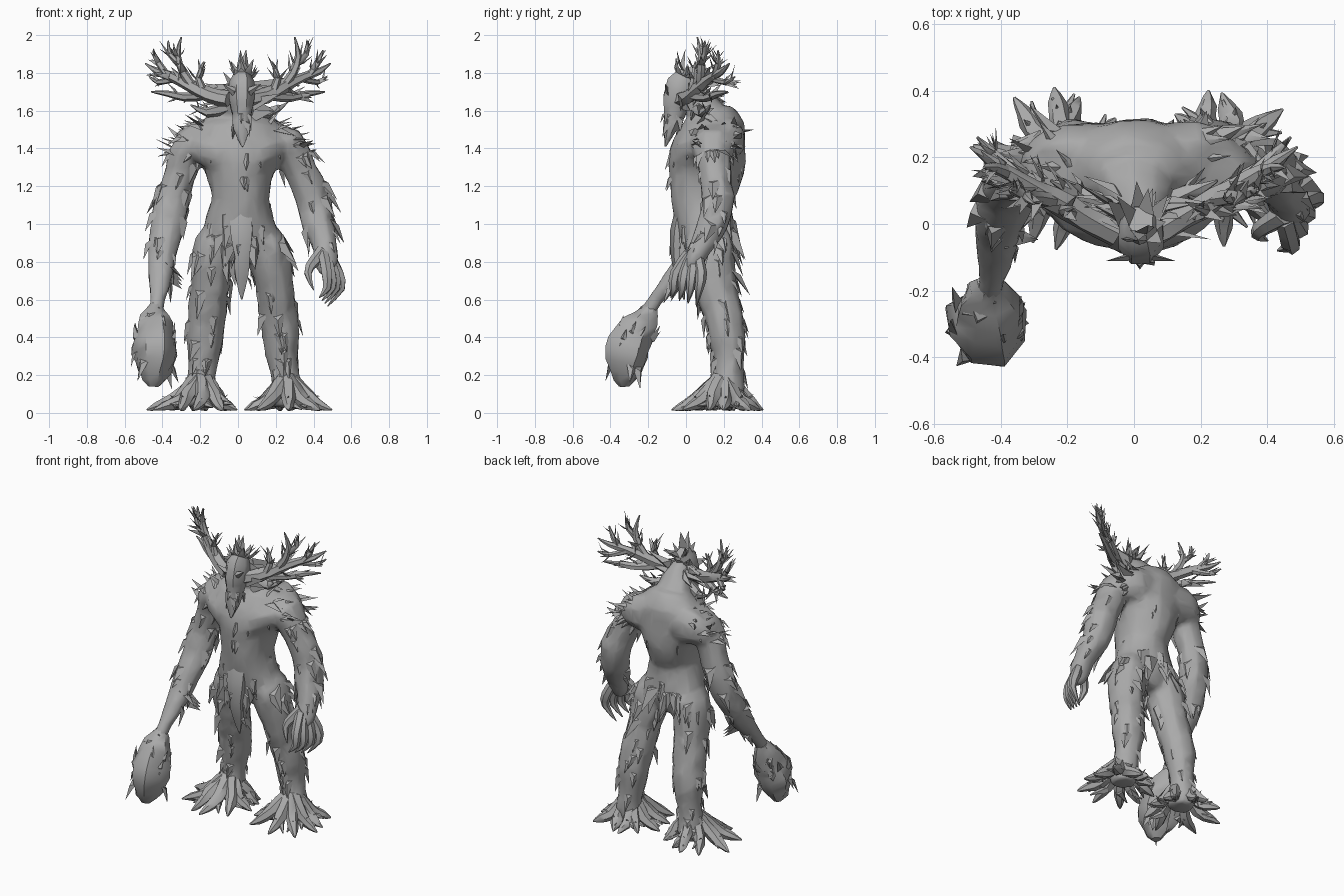
import bpy, bmesh, math, random
from mathutils import Vector

random.seed(11)
rnd = random.uniform
X, Y, Z = Vector((1, 0, 0)), Vector((0, 1, 0)), Vector((0, 0, 1))

if "Cube" in bpy.data.objects:
    bpy.data.objects.remove(bpy.data.objects["Cube"])

bark = bpy.data.materials.new("grey_bark")
bark.use_nodes = True
bark.diffuse_color = (0.4, 0.4, 0.4, 1)
bark.node_tree.nodes["Principled BSDF"].inputs["Base Color"].default_value = (0.4, 0.4, 0.4, 1)


def finish(name, bm):
    """Turn a bmesh into a smooth object with sharp edges kept."""
    bmesh.ops.recalc_face_normals(bm, faces=bm.faces)
    mesh = bpy.data.meshes.new(name)
    bm.to_mesh(mesh)
    bm.free()
    mesh.materials.append(bark)
    obj = bpy.data.objects.new(name, mesh)
    bpy.context.collection.objects.link(obj)
    bpy.ops.object.select_all(action='DESELECT')
    obj.select_set(True)
    bpy.context.view_layer.objects.active = obj
    bpy.ops.object.shade_smooth_by_angle(angle=math.radians(45))
    return obj


def spline(points, steps):
    """Smooth path through points of x, y, z, width, depth."""
    pts = [Vector(p if len(p) == 5 else (*p, p[-1])) for p in points]
    path = []
    for i in range(len(pts) - 1):
        a, b, c, d = pts[max(i - 1, 0)], pts[i], pts[i + 1], pts[min(i + 2, len(pts) - 1)]
        for k in range(steps):
            t = k / steps
            path.append(b + (c - a) * (t / 2) + (a * 2 - b * 5 + c * 4 - d) * (t * t / 2)
                        + (b * 3 - a - c * 3 + d) * (t ** 3 / 2))
    return path + [pts[-1]]


def loft(bm, points, sides=8, steps=2, ref=X, rough=0.08):
    """Skin rings along a path; returns the ring frames."""
    path = spline(points, steps)
    frames, rings = [], []
    for i, p in enumerate(path):
        t = Vector((path[min(i + 1, len(path) - 1)] - path[max(i - 1, 0)])[:3]).normalized()
        u = (ref - t * ref.dot(t)).normalized()
        v = t.cross(u)
        co, rx, ry = Vector(p[:3]), max(p[3], 0.002), max(p[4], 0.002)
        frames.append((co, t, u, v, rx, ry))
        ring = []
        for k in range(sides):
            a = math.tau * (k + 0.5) / sides
            j = 1 + rnd(-rough, rough)
            ring.append(bm.verts.new(co + (u * math.cos(a) * rx + v * math.sin(a) * ry) * j))
        rings.append(ring)
    for lo, hi in zip(rings, rings[1:]):
        for k in range(sides):
            m = (k + 1) % sides
            bm.faces.new((lo[k], lo[m], hi[m], hi[k]))
    bm.faces.new(rings[0])
    bm.faces.new(rings[-1])
    return frames


def shard(bm, pos, out, way, length, width):
    """One pointed bark splinter."""
    side = way.cross(out).normalized() * width
    root = pos - out * width * 0.4
    l, r, top, tip = (bm.verts.new(c) for c in (
        root - side, root + side, pos + out * width * 0.3 + way * length * 0.25, pos + way * length))
    for f in ((l, top, tip), (top, r, tip), (r, l, tip), (l, r, top)):
        bm.faces.new(f)


def splinter(bm, frames, count, length, flow=1, lift=0.15, span=(0, 1), sway=0.12):
    """Scatter splinters over a lofted part, leaning along the path."""
    last = len(frames) - 1
    for _ in range(count):
        co, t, u, v, rx, ry = frames[round(rnd(*span) * last)]
        a = rnd(0, math.tau)
        arm = u * math.cos(a) * rx + v * math.sin(a) * ry
        out = arm.normalized()
        drift = Vector((rnd(-1, 1), rnd(-1, 1), rnd(-1, 1))) * sway
        way = (t * flow + out * lift + drift).normalized()
        size = length * rnd(0.6, 1.2)
        shard(bm, co + arm * 0.93, out, way, size, min(size * rnd(0.24, 0.4), rx * 0.8))


skin = bmesh.new()    # torso and limbs, later fused into one hide
plates = bmesh.new()  # loose bark lying on the hide

# Torso: hips, waist, chest and hunched back
body = loft(skin, [(.01, .12, .8, .11, .09), (.01, .11, .92, .19, .15), (.01, .095, 1.03, .185, .155),
                   (.015, .085, 1.13, .155, .165), (.01, .1, 1.24, .175, .195), (.01, .115, 1.36, .22, .205),
                   (0, .14, 1.46, .25, .18), (0, .16, 1.54, .2, .15), (0, .15, 1.61, .12, .09)],
            sides=16, rough=0.03)
splinter(plates, body, 26, .12, flow=-1, span=(.6, .95))
splinter(plates, body, 10, .09, flow=-1, lift=.1, span=(.2, .6))

# Chest plates, broad shoulder blades and thick neck
for s in (1, -1):
    loft(skin, [(s * .02, -.0, 1.34, .06, .05), (s * .09, -.005, 1.37, .09, .075),
                (s * .17, .05, 1.4, .09, .08), (s * .25, .11, 1.42, .06)], ref=Z)
    loft(skin, [(s * .03, .2, 1.46, .09, .09), (s * .13, .22, 1.45, .12, .09),
                (s * .22, .21, 1.43, .11, .09), (s * .3, .17, 1.4, .07)], ref=Z)
loft(skin, [(0, .17, 1.5, .15, .12), (.01, .11, 1.59, .12, .1), (.015, .05, 1.66, .09, .085),
            (.02, .0, 1.72, .06, .07)], sides=9)

# Legs with heavy thighs and calves, and forking root toes
for side, s in (("left", 1), ("right", -1)):
    w = 1 if s == 1 else .76
    leg = loft(skin, [(s * .1, .11, 1.0, .06, .07), (s * (.04 + .105 * w), .12, .91, .105, .13),
                      (s * (.03 + .14 * w), .13, .8, .115, .13), (s * .195 * w, .155, .68, .105, .115),
                      (s * .205 * w, .175, .6, .105, .11), (s * .215 * w, .2, .5, .105, .105),
                      (s * .23 * w, .22, .4, .1, .1), (s * .235 * w, .225, .3, .088, .085),
                      (s * .25 * w, .23, .2, .075, .075), (s * .26 * w, .215, .1, .09, .1),
                      (s * .26 * w, .21, .03, .07, .08)], sides=9, rough=.07)
    splinter(plates, leg, 14, .15, lift=.2, span=(.08, .3))
    splinter(plates, leg, 22, .12, span=(.3, .85))

    feet = bmesh.new()
    heel = Vector((s * .26 * w, .2, 0))
    for k in range(11):
        a = math.tau * (k + .3) / 11 + rnd(-.15, .15)
        way = Vector((math.cos(a), math.sin(a), 0))
        across = Vector((-way.y, way.x, 0))
        reach = (.235 - .04 * math.sin(a) + (1.05 - w) * .2 * way.x * s) * rnd(.88, 1.12)
        start, tip = heel + way * .02, heel + way * reach + across * rnd(-.03, .03)
        mid = heel + way * reach * .5 + across * rnd(-.025, .025)
        loft(feet, [(*start[:2], .18, .045), (*mid[:2], rnd(.065, .095), .038),
                    (*(mid * .4 + tip * .6)[:2], .035, .025), (*tip[:2], .016, .004)],
             sides=6, ref=Z, rough=.15)
        fork = mid + (way + across * rnd(.5, 1) * random.choice((1, -1))) * .075
        loft(feet, [(*mid[:2], .055, .026), (*fork[:2], rnd(.015, .05), .004)], sides=5, ref=Z)
        shard(feet, mid + Z * .06, Z, (way + Z * rnd(.2, .8)).normalized(), .07, .022)
    finish(side + "_root_foot", feet)

# Right arm reaching forward
arm = loft(skin, [(-.15, .14, 1.45, .09, .11), (-.25, .14, 1.42, .1, .12), (-.305, .15, 1.28, .09, .09),
                  (-.345, .15, 1.13, .095, .09), (-.38, .1, .98, .09, .085), (-.4, .02, .83, .08, .075),
                  (-.41, -.07, .71, .065, .055), (-.425, -.16, .6, .042), (-.435, -.21, .52, .04)],
           sides=8, rough=.1)
splinter(plates, arm, 30, .12, span=(.1, .75))
for k in range(4):
    shard(plates, Vector((-.37, -.03, .79 - k * .02)), X, Vector((.6, rnd(-.3, .5), -.6)).normalized(), .12, .045)

# Left arm
arm = loft(skin, [(.15, .14, 1.45, .09, .11), (.26, .14, 1.42, .1, .12), (.335, .15, 1.28, .095, .09),
                  (.395, .17, 1.14, .095, .088), (.425, .14, 1.0, .09, .082), (.46, .08, .88, .07, .065),
                  (.465, .04, .79, .065, .055), (.47, .02, .73, .03)], sides=8, rough=.1)
splinter(plates, arm, 28, .12, span=(.1, .7))

# Fuse the hide into one faceted surface
hide = finish("body_hide", skin)
remesh = hide.modifiers.new("fuse", 'REMESH')
remesh.mode = 'VOXEL'
remesh.voxel_size = 0.016
remesh.use_smooth_shade = True
soften = hide.modifiers.new("soften", 'SMOOTH')
soften.iterations = 4
facet = hide.modifiers.new("facet", 'DECIMATE')
facet.ratio = 0.15

# Ragged skirt of bark and the hanging front strip
bm = bmesh.new()
splinter(bm, body[2:5], 45, .17, flow=-1, lift=.2)
strip = loft(bm, [(.01, -.01, 1.1, .06, .04), (.02, -.04, .96, .07, .045), (.02, -.045, .83, .045, .035),
                  (.02, -.03, .72, .04, .025), (.02, -.01, .6, .004)], sides=6)
splinter(bm, strip, 6, .08, span=(.2, .8))
finish("bark_skirt", bm)

# Knotted club fist
bm = bmesh.new()
fist = loft(bm, [(-.435, -.18, .57, .035), (-.44, -.22, .5, .075), (-.44, -.275, .41, .11, .11),
                 (-.44, -.305, .32, .118, .118), (-.445, -.325, .22, .09), (-.45, -.325, .14, .03)],
            sides=8, rough=.17)
splinter(bm, fist, 18, .11, lift=.05, span=(.1, .7), sway=.3)
splinter(bm, fist, 10, .1, flow=-1, span=(.3, .8))
finish("right_club_fist", bm)

# Clawed left hand
bm = bmesh.new()
for k in range(4):
    y = .08 - .045 * k
    loft(bm, [(.48 - .01 * k, .06 - .015 * k, .84, .03), (.53 - .02 * k, y, .74, .03),
              (.545 - .025 * k, y - .01, .66, .023), (.475 - .015 * k, y - .025, .565 + .015 * k, .003)], sides=6)
loft(bm, [(.45, .03, .86, .035), (.4, .0, .8, .03), (.37, -.03, .74, .022), (.4, -.05, .65, .003)], sides=6)
finish("left_claws", bm)

# Long mask face with a crown and ragged cheeks
bm = bmesh.new()
face = loft(bm, [(.02, .01, 1.8, .04, .05), (.02, -.02, 1.74, .07, .085), (.02, -.045, 1.66, .07, .08),
                 (.02, -.06, 1.58, .055, .06), (.02, -.085, 1.5, .045, .035), (.025, -.11, 1.41, .005)],
            sides=8, rough=.06)
splinter(bm, face, 8, .1, lift=.1, span=(.55, .75))
splinter(bm, face, 16, .1, flow=-1, lift=.5, span=(0, .2), sway=.3)
for s in (1, -1):
    shard(bm, Vector((.02 + s * .02, -.1, 1.69)), -Y, Vector((s * .8, -.1, .5)).normalized(), .1, .03)
    for _ in range(9):
        shard(bm, Vector((.02 + s * .05, rnd(-.02, .1), rnd(1.56, 1.74))), Y,
              Vector((s, rnd(-.2, .6), rnd(-.4, .4))).normalized(), rnd(.1, .19), .035)
finish("mask_head", bm)

# Branching antlers
tines = [
    [(.05, -.03, 1.66, .042), (.15, .02, 1.68, .04), (.25, .08, 1.73, .034), (.35, .14, 1.78, .025),
     (.43, .19, 1.81, .018), (.49, .23, 1.85, .004)],
    [(.23, .07, 1.72, .028), (.29, .08, 1.8, .024), (.32, .08, 1.89, .017), (.3, .06, 1.99, .004)],
    [(.31, .08, 1.85, .018), (.36, .1, 1.9, .015), (.37, .1, 1.97, .004)],
    [(.37, .15, 1.78, .02), (.42, .17, 1.85, .016), (.45, .17, 1.92, .004)],
    [(.17, .03, 1.68, .024), (.21, .04, 1.77, .02), (.18, .05, 1.86, .004)],
    [(.18, .04, 1.68, .026), (.28, .11, 1.67, .024), (.37, .17, 1.69, .018), (.46, .22, 1.7, .004)],
    [(.34, .14, 1.77, .018), (.42, .21, 1.75, .015), (.47, .26, 1.78, .004)],
    [(.05, .05, 1.62, .035), (.16, .09, 1.59, .028), (.25, .13, 1.63, .004)],
]
for side, s in (("left", 1), ("right", -1)):
    bm = bmesh.new()
    for tine in tines:
        branch = loft(bm, [(p[0] * s, *p[1:]) for p in tine], sides=6, ref=Y, rough=.15)
        splinter(bm, branch, 5, .08, lift=.6, span=(.3, .75), sway=.3)
    finish(side + "_antler", bm)

# Thorny collar over the shoulders
for s in (1, -1):
    for _ in range(24):
        k = rnd(0, 1)
        pos = Vector((s * (.12 + .22 * k), .15 + rnd(-.1, .12), 1.56 - .15 * k * k))
        way = Vector((s * rnd(.3, 1), rnd(-.3, .5), rnd(-.4, .4))).normalized()
        shard(plates, pos - Z * .035, (Z + X * s * k).normalized(), way, rnd(.09, .14), rnd(.025, .04))
finish("bark_plates", plates)
